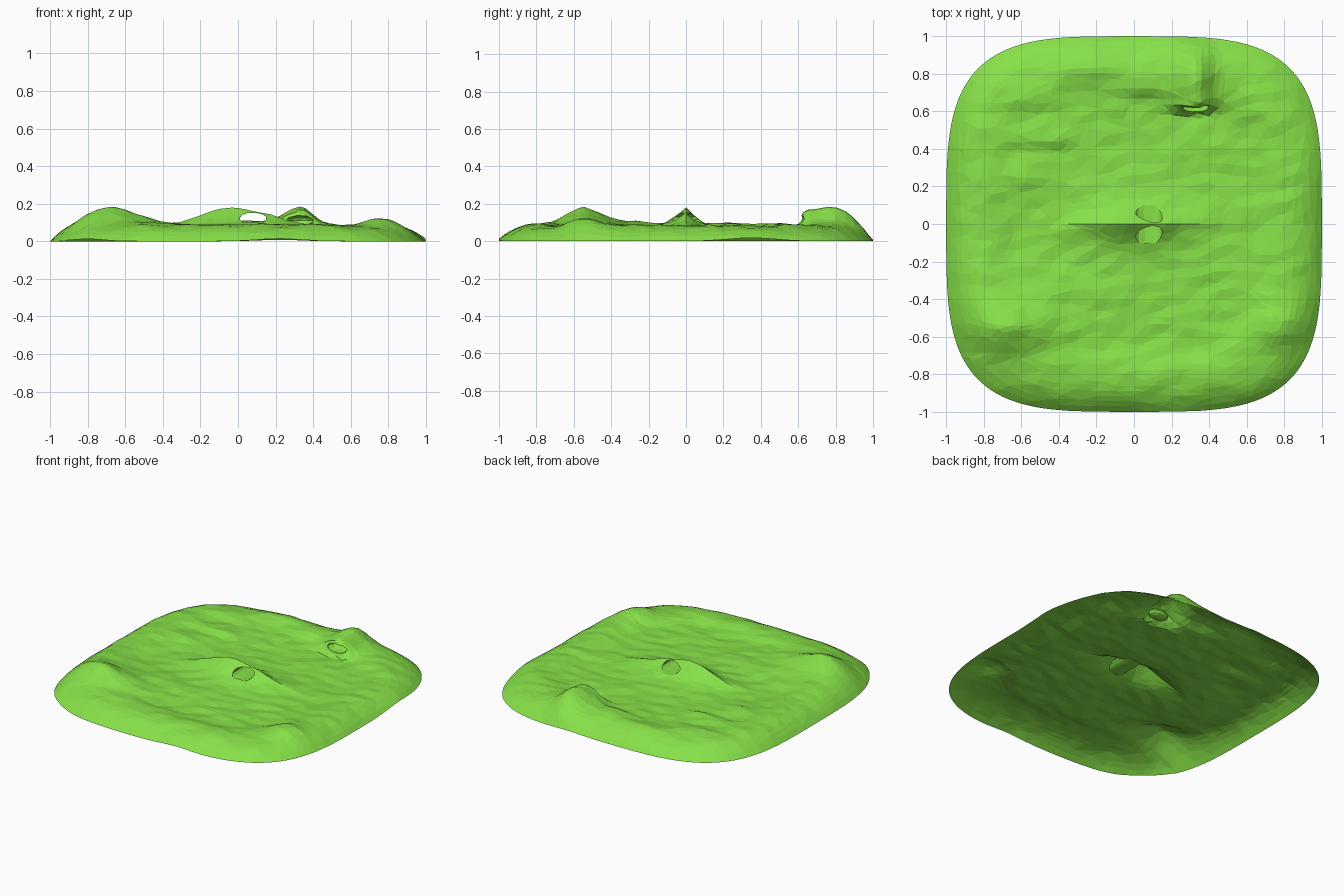
import bpy, bmesh, math
from mathutils import Vector, noise

cube = bpy.data.objects.get("Cube")
if cube:
    bpy.data.objects.remove(cube, do_unlink=True)

N = 72          # grid cells per side
ROUND = 3.7     # squareness of the outline
FLOOR = -0.3    # temporary bottom used while cutting

grass = bpy.data.materials.new("grass_green")
grass.use_nodes = True
colour = (0.242, 0.745, 0.065, 1)
grass.diffuse_color = colour
grass.node_tree.nodes["Principled BSDF"].inputs["Base Color"].default_value = colour

# Hills: x, y, height, width left, right, front, back, sharpness across y
HILLS = [
    (-0.04, 0.0, 0.112, 0.24, 0.32, 0.095, 0.09, 1.2),      # arch ridge
    (-0.66, -0.55, 0.092, 0.24, 0.28, 0.12, 0.18, 1.7),     # front ridge
    (0.33, 0.64, 0.098, 0.13, 0.09, 0.038, 0.40, 2.5),      # steep back knoll
    (0.74, -0.56, 0.042, 0.10, 0.20, 0.08, 0.12, 2),
    (-0.20, 0.82, 0.016, 0.20, 0.20, 0.04, 0.15, 2),
    (0.06, 0.72, 0.024, 0.12, 0.12, 0.04, 0.15, 2),
    (-0.45, 0.45, 0.026, 0.22, 0.20, 0.04, 0.12, 2),
    (-0.60, 0.24, 0.022, 0.15, 0.12, 0.05, 0.08, 2),
    (-0.50, 0.65, 0.020, 0.12, 0.12, 0.04, 0.08, 2),
    (-0.20, -0.38, 0.016, 0.30, 0.25, 0.05, 0.12, 2),
]


def bell(d, width, power=2):
    return math.exp(-abs(d / width) ** power)


def height(x, y, t):
    z = 0.066 - 0.006 * x + 0.008 * noise.noise(Vector((x * 3, y * 6, 1.7)))
    z += 0.009 * noise.noise(Vector((x * 8 - y * 3, y * 13, 4.2)))
    # Raised lip around the shallow basin
    lip = min(1, max(0, (t - 0.62) / 0.18))
    z += 0.024 * lip * lip * (3 - 2 * lip)
    for hx, hy, h, left, right, front, back, power in HILLS:
        z += h * bell(x - hx, left if x < hx else right) \
            * bell(y - hy, front if y < hy else back, power)
    # Rounded shoulder down to the rim, with slightly lifted stretches
    edge = max(0, (t - 0.77) / 0.23) ** 2.7
    lift = 0.018 * bell(y - 0.35, 0.18) * (x > 0.8)
    lift += 0.008 * bell(x - 0.22, 0.16) * (y > 0.8)
    lift += (0.014 * bell(x - 0.22, 0.16) + 0.012 * bell(x + 0.8, 0.12)) * (y < -0.7)
    return z * (1 - edge) + lift * edge


# Ground: rounded square height surface closed below for cutting
bm = bmesh.new()
rows = []
for j in range(N + 1):
    row = []
    for i in range(N + 1):
        u, v = 2 * i / N - 1, 2 * j / N - 1
        t = max(abs(u), abs(v))
        s = t / (abs(u) ** ROUND + abs(v) ** ROUND) ** (1 / ROUND) if t else 0
        x, y = u * s, v * s
        row.append(bm.verts.new((x, y, height(x, y, t))))
    rows.append(row)
for j in range(N):
    for i in range(N):
        bm.faces.new((rows[j][i], rows[j][i + 1], rows[j + 1][i + 1], rows[j + 1][i]))
bmesh.ops.triangulate(bm, faces=bm.faces[:])
rim = [e for e in bm.edges if e.is_boundary]
skirt = bmesh.ops.extrude_edge_only(bm, edges=rim)["geom"]
for v in skirt:
    if isinstance(v, bmesh.types.BMVert):
        v.co.z = FLOOR
bmesh.ops.holes_fill(bm, edges=[e for e in bm.edges if e.is_boundary], sides=0)
bmesh.ops.recalc_face_normals(bm, faces=bm.faces[:])
mesh = bpy.data.meshes.new("ground")
bm.to_mesh(mesh)
bm.free()
mesh.materials.append(grass)
ground = bpy.data.objects.new("ground", mesh)
bpy.context.collection.objects.link(ground)


def cut(name, cutter):
    cutter.name = name
    cutter.data.materials.append(grass)
    cutter.hide_render = True
    cutter.hide_viewport = True
    mod = ground.modifiers.new(name, "BOOLEAN")
    mod.operation = "DIFFERENCE"
    mod.solver = "EXACT"
    mod.object = cutter


# Tunnel through the central ridge
bpy.ops.mesh.primitive_cylinder_add(vertices=14, radius=1, depth=2,
                                    location=(0.08, 0, 0.122),
                                    rotation=(math.pi / 2, 0, 0))
tunnel = bpy.context.object
tunnel.scale = (0.072, 0.031, 0.10)
cut("tunnel_cutter", tunnel)

# Hollow in the front of the back knoll
bpy.ops.mesh.primitive_ico_sphere_add(subdivisions=2, radius=1, location=(0.33, 0.625, 0.11))
hollow = bpy.context.object
hollow.scale = (0.075, 0.055, 0.028)
cut("hollow_cutter", hollow)

# Apply the cuts, then open the underside
bpy.context.view_layer.update()
deps = bpy.context.evaluated_depsgraph_get()
cut_mesh = bpy.data.meshes.new_from_object(ground.evaluated_get(deps))
ground.modifiers.clear()
ground.data = cut_mesh
for helper in (tunnel, hollow):
    bpy.data.objects.remove(helper, do_unlink=True)
bm = bmesh.new()
bm.from_mesh(cut_mesh)
low = [v for v in bm.verts if v.co.z < FLOOR / 2]
bmesh.ops.delete(bm, geom=low, context="VERTS")
bmesh.ops.triangulate(bm, faces=bm.faces[:])
for f in bm.faces:
    f.smooth = False
    f.material_index = 0
bm.to_mesh(cut_mesh)
bm.free()

# Irregular facets
facets = ground.modifiers.new("facets", "DECIMATE")
facets.ratio = 0.22
